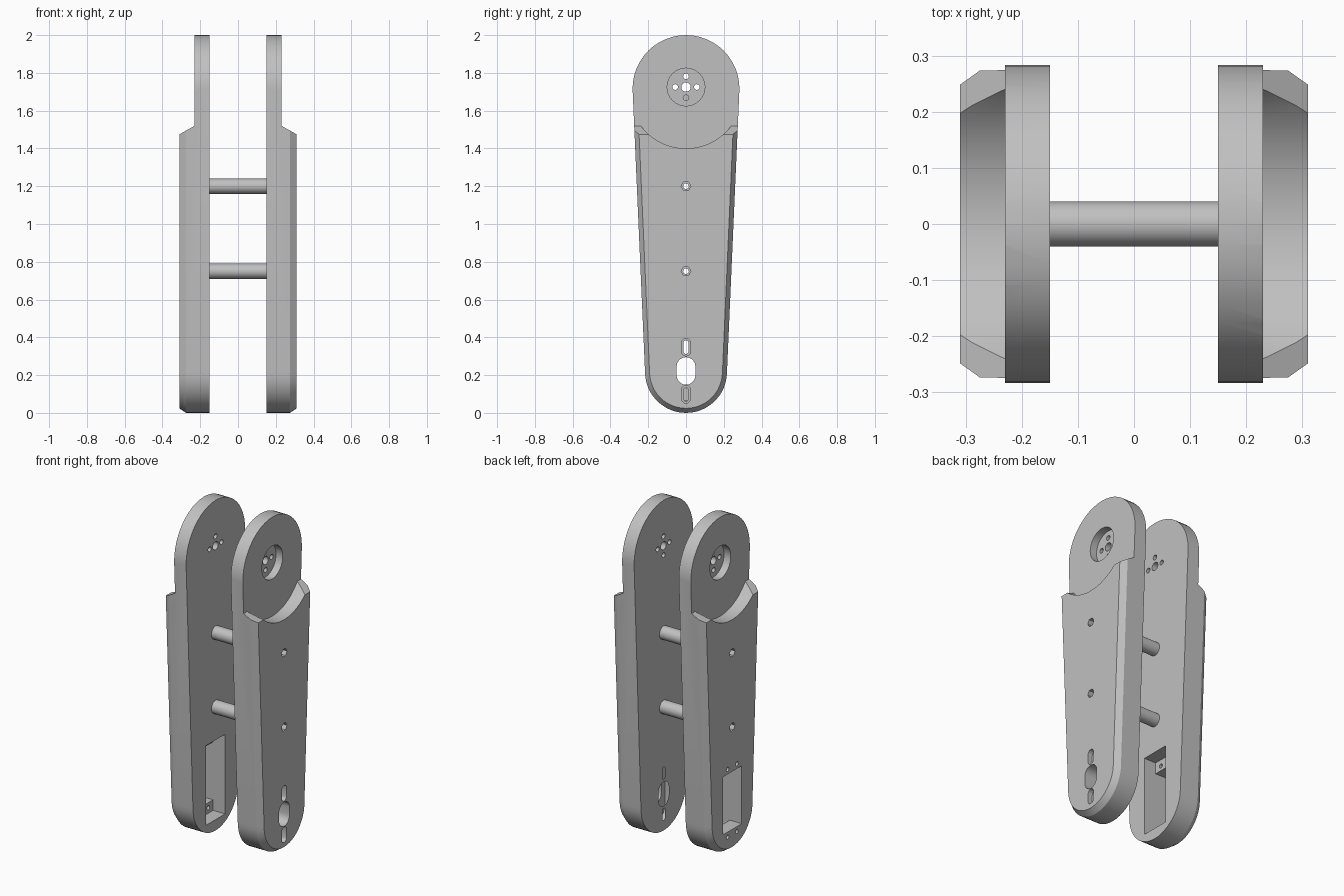
import bpy, bmesh, math

cube = bpy.data.objects.get("Cube")
if cube:
    bpy.data.objects.remove(cube, do_unlink=True)

GRAY = (0.53, 0.53, 0.53, 1.0)
mat = bpy.data.materials.new("plain gray")
mat.use_nodes = True
mat.diffuse_color = GRAY
mat.node_tree.nodes["Principled BSDF"].inputs["Base Color"].default_value = GRAY

INNER, STEP, OUTER = 0.15, 0.23, 0.31     # distances of the plate layers from the middle
FAR = 0.5
PIVOT = 1.725
ROD_HEIGHTS = (0.75, 1.2)
HORN = 0.222


def arc(cy, cz, r, start, end, n):
    return [(cy + r * math.cos(math.radians(start + (end - start) * i / n)),
             cz + r * math.sin(math.radians(start + (end - start) * i / n)))
            for i in range(n + 1)]


def circle(cy, cz, r, n=24):
    return arc(cy, cz, r, 0, 360, n)[:-1]


def stadium(cz, r, half, n=10):
    s = half - r
    return arc(0, cz + s, r, 0, 180, n) + arc(0, cz - s, r, 180, 360, n)


def rect(w, z0, z1):
    return [(w, z0), (w, z1), (-w, z1), (-w, z0)]


def inset(pts, d):
    """Move a convex outline inwards by d."""
    out = []
    for i, (y, z) in enumerate(pts):
        (ay, az), (by, bz) = pts[i - 1], pts[(i + 1) % len(pts)]
        ty, tz = by - ay, bz - az
        length = math.hypot(ty, tz)
        out.append((y - tz / length * d, z + ty / length * d))
    return out


def loft(name, side, *rings):
    """Solid through (x, outline) rings, on the given side of the middle."""
    bm = bmesh.new()
    loops = [[bm.verts.new((side * x, y, z)) for y, z in pts] for x, pts in rings]
    n = len(loops[0])
    for a, b in zip(loops, loops[1:]):
        for i in range(n):
            j = (i + 1) % n
            bm.faces.new((a[i], a[j], b[j], b[i]))
    bm.faces.new(loops[0])
    bm.faces.new(loops[-1])
    bmesh.ops.recalc_face_normals(bm, faces=bm.faces)
    mesh = bpy.data.meshes.new(name)
    bm.to_mesh(mesh)
    bm.free()
    mesh.materials.append(mat)
    obj = bpy.data.objects.new(name, mesh)
    bpy.context.collection.objects.link(obj)
    return obj


def cut(obj, side, x0, pts, x1=FAR, pts1=None):
    """Remove a lofted volume from the object."""
    cutter = loft("cutter", side, (x0, pts), (x1, pts1 or pts))
    cutter.hide_render = True
    mod = obj.modifiers.new("cut", "BOOLEAN")
    mod.operation, mod.solver, mod.object = "DIFFERENCE", "EXACT", cutter
    deps = bpy.context.evaluated_depsgraph_get()
    mesh = bpy.data.meshes.new_from_object(obj.evaluated_get(deps))
    obj.modifiers.clear()
    obj.data = mesh
    bpy.data.objects.remove(cutter, do_unlink=True)


def smooth(obj):
    bpy.ops.object.select_all(action="DESELECT")
    obj.select_set(True)
    bpy.context.view_layer.objects.active = obj
    bpy.ops.object.shade_smooth_by_angle(angle=math.radians(25))


def side_plate(name, side):
    # Tapered outline with rounded ends and a chamfered outer rim
    outline = arc(0, 1.717, 0.283, 0, 180, 24) + arc(0, 0.217, 0.217, 180, 360, 24)
    plate = loft(name, side, (INNER, outline), (OUTER - 0.035, outline),
                 (OUTER, inset(outline, 0.024)))
    # Thin upper end: sloped shoulder and round scoop
    cut(plate, side, STEP, rect(0.4, 1.52, 2.2), 0.39, rect(0.4, 1.43, 2.2))
    cut(plate, side, STEP, circle(0, 1.7, 0.3, 48))
    # Pivot recess with its bolt pattern
    cut(plate, side, 0.185, circle(0, PIVOT, 0.1, 32))
    cut(plate, side, 0.1, circle(0, PIVOT, 0.025, 16))
    for i in range(4):
        a = i * math.pi / 2
        cut(plate, side, 0.1, circle(0.057 * math.cos(a), PIVOT + 0.057 * math.sin(a), 0.015, 12))
    # Rod bolt holes with hexagonal seats
    for z in ROD_HEIGHTS:
        cut(plate, side, 0.1, circle(0, z, 0.015, 12))
        cut(plate, side, 0.27, circle(0, z, 0.026, 6))
    return plate


# Left plate: horn pocket, oval opening and two stepped slots
left = side_plate("left_plate", 1)
cut(left, 1, 0.1, stadium(HORN, 0.085, 0.19), 0.2)
cut(left, 1, 0.1, stadium(HORN, 0.05, 0.073))
for z in (HORN - 0.124, HORN + 0.126):
    cut(left, 1, 0.1, stadium(z, 0.013, 0.036, 6))
    cut(left, 1, 0.28, stadium(z, 0.023, 0.047, 6))
smooth(left)

# Right plate: motor pocket with screw ledges and a window
right = side_plate("right_plate", -1)
cut(right, -1, 0.1, rect(0.09, 0.066, 0.548), STEP)
cut(right, -1, 0.1, rect(0.09, 0.13, 0.48))
for y in (-0.045, 0.045):
    for z in (0.1, 0.51):
        cut(right, -1, 0.1, circle(y, z, 0.013, 12))
smooth(right)

# Hollow spacer rods between the plates
for label, z in zip(("lower_rod", "upper_rod"), ROD_HEIGHTS):
    rod = loft(label, 1, (-INNER, circle(0, z, 0.04)), (INNER, circle(0, z, 0.04)))
    cut(rod, 1, -FAR, circle(0, z, 0.015, 12))
    smooth(rod)
